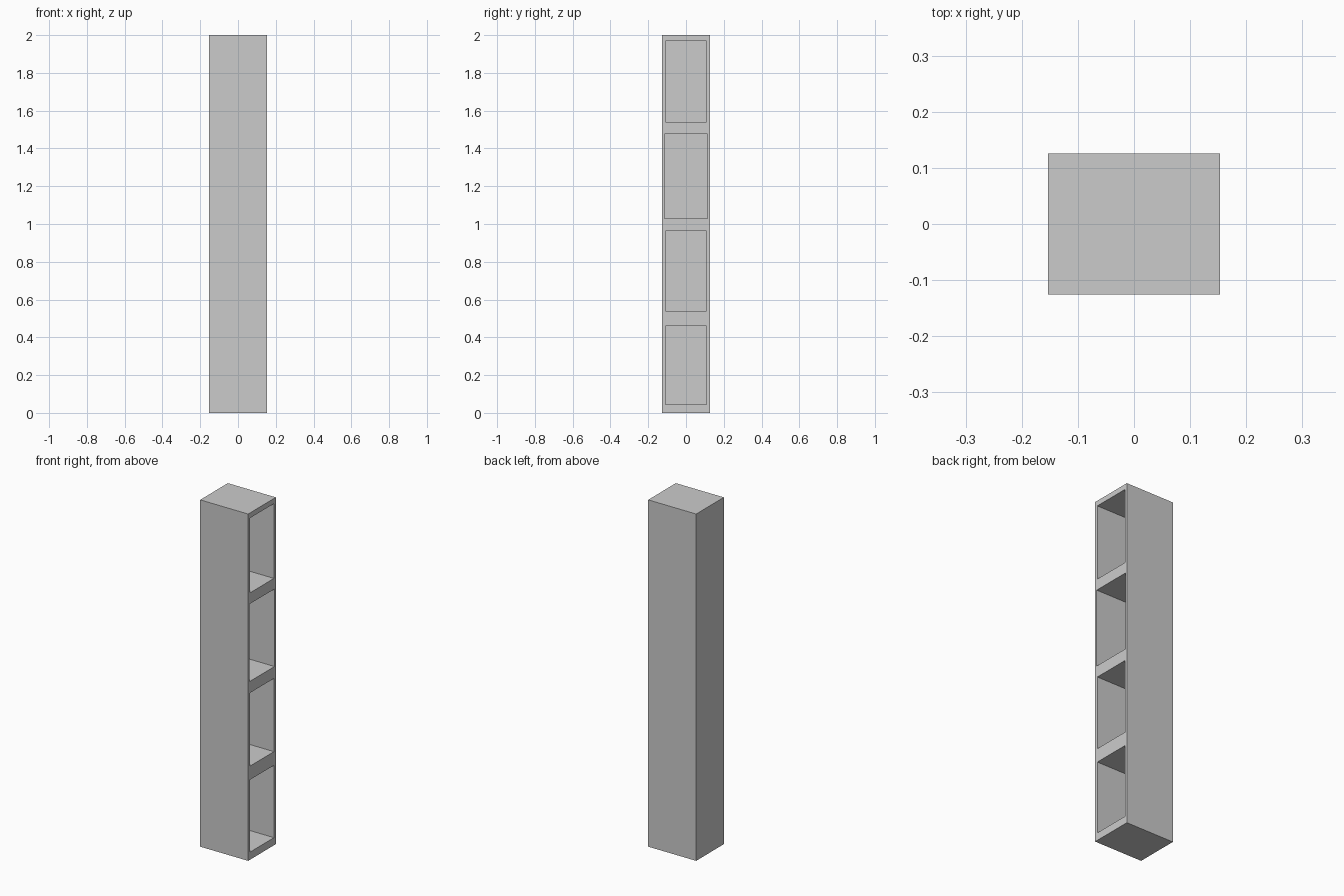
import bpy

if "Cube" in bpy.data.objects:
    bpy.data.objects.remove(bpy.data.objects["Cube"])

HALF_X, HALF_Y, HEIGHT = 0.153, 0.126, 2.0
BACK = 0.015  # thickness of the closed panel on the -x side


def box(name, lo, hi):
    centre = [(a + b) / 2 for a, b in zip(lo, hi)]
    bpy.ops.mesh.primitive_cube_add(size=1, location=centre)
    ob = bpy.context.object
    ob.name = name
    ob.scale = [b - a for a, b in zip(lo, hi)]
    bpy.ops.object.transform_apply(location=True, rotation=False, scale=True)
    return ob


# Tall cabinet body
body = box("shelf_body", (-HALF_X, -HALF_Y, 0), (HALF_X, HALF_Y, HEIGHT))

# Four compartments open on the +x side: half width, bottom, top
compartments = [
    (0.109, 0.044, 0.461),
    (0.109, 0.540, 0.962),
    (0.114, 1.029, 1.476),
    (0.109, 1.539, 1.970),
]
for half_w, z0, z1 in compartments:
    cutter = box("compartment_cutter", (-HALF_X + BACK, -half_w, z0),
                 (HALF_X + 0.05, half_w, z1))
    cutter.hide_render = True
    mod = body.modifiers.new("compartment", 'BOOLEAN')
    mod.operation = 'DIFFERENCE'
    mod.solver = 'EXACT'
    mod.object = cutter
    bpy.context.view_layer.objects.active = body
    bpy.ops.object.modifier_apply(modifier=mod.name)
    bpy.data.objects.remove(cutter, do_unlink=True)
